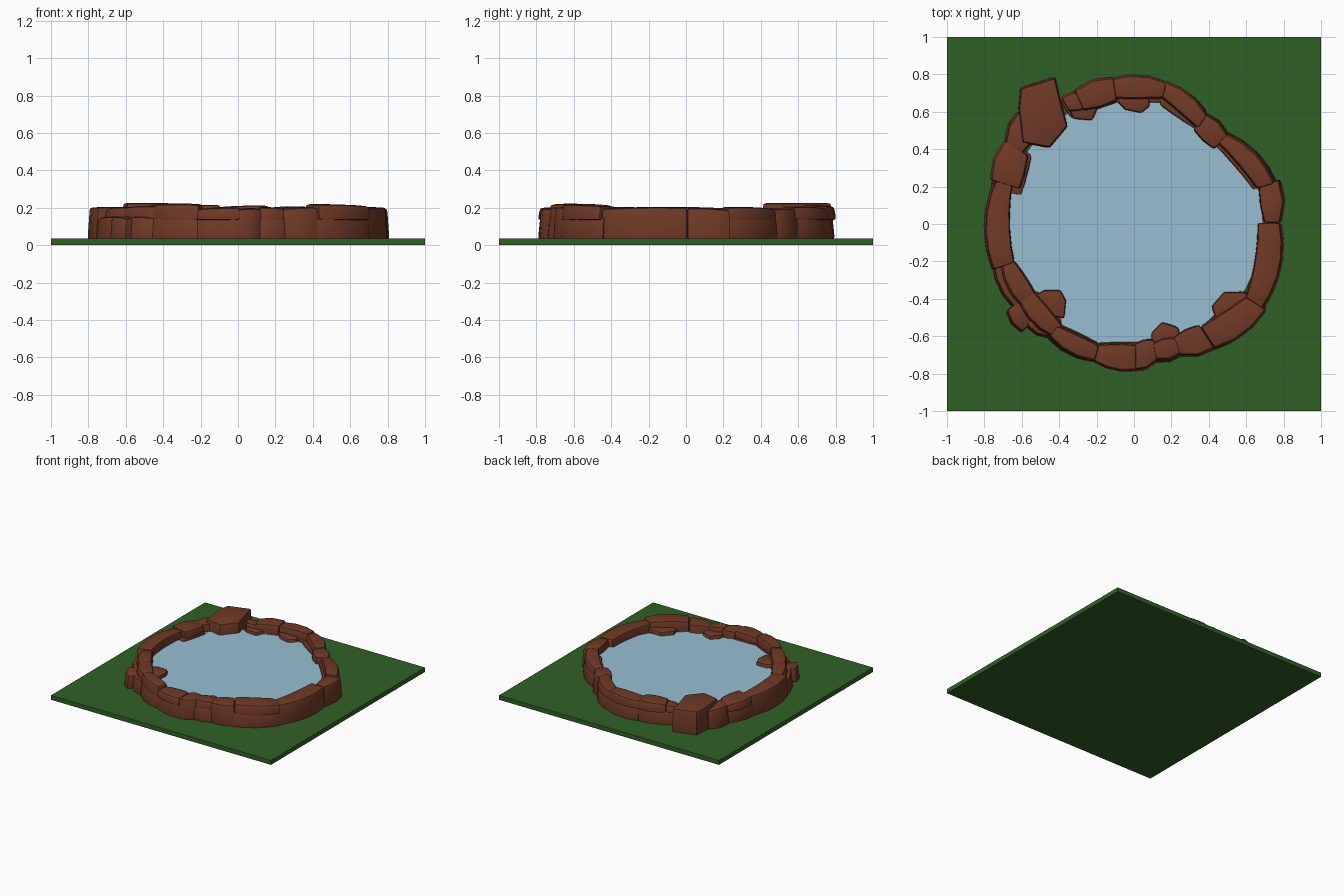
import bpy, bmesh, math, random
from mathutils import Vector

if "Cube" in bpy.data.objects:
    bpy.data.objects.remove(bpy.data.objects["Cube"])

random.seed(4)


def material(name, rgb):
    m = bpy.data.materials.new(name)
    m.diffuse_color = (*rgb, 1)
    m.use_nodes = True
    m.node_tree.nodes["Principled BSDF"].inputs["Base Color"].default_value = m.diffuse_color
    return m


STONE = material("red_brown_stone", (0.165, 0.042, 0.020))
GRASS = material("grass_green", (0.030, 0.118, 0.019))
WATER = material("water_blue", (0.31, 0.52, 0.65))


def finish(bm, name, mat, bevel=0.0):
    bmesh.ops.recalc_face_normals(bm, faces=bm.faces)
    if bevel:
        sharp = [e for e in bm.edges if e.calc_face_angle(0) > 0.6]
        bmesh.ops.bevel(bm, geom=sharp, offset=bevel, segments=2, profile=0.6,
                        affect='EDGES', clamp_overlap=True)
    me = bpy.data.meshes.new(name)
    bm.to_mesh(me)
    bm.free()
    me.materials.append(mat)
    if bevel:
        me.polygons.foreach_set("use_smooth", [True] * len(me.polygons))
        me.set_sharp_from_angle(angle=math.radians(35))
    ob = bpy.data.objects.new(name, me)
    bpy.context.collection.objects.link(ob)
    return ob


def arc_stone(name, a0, a1, ri0, ri1, ro0, ro1, z0, z1):
    """Curved block between two angles (degrees), radii given at both ends."""
    bm = bmesh.new()
    n = max(2, round(abs(a1 - a0) / 7))
    tilt = random.uniform(-0.006, 0.006)
    rows = []
    for i in range(n + 1):
        t = i / n
        a = math.radians(a0 + (a1 - a0) * t)
        bulge = 0.014 * math.sin(math.pi * t)
        ri = ri0 + (ri1 - ri0) * t - bulge
        ro = ro0 + (ro1 - ro0) * t + bulge
        zt = z1 + tilt * (2 * t - 1) - 0.004 + bulge * 0.3
        rows.append([bm.verts.new((r * math.cos(a), r * math.sin(a), z)) for r, z in
                     ((ri, z0), (ro, z0), (ro - 0.012, zt - 0.004), (ri + 0.008, zt))])
    for p, q in zip(rows, rows[1:]):
        for k in range(4):
            bm.faces.new((p[k], p[(k + 1) % 4], q[(k + 1) % 4], q[k]))
    bm.faces.new(rows[0])
    bm.faces.new(rows[-1])
    finish(bm, name, STONE, 0.017)


def block(name, pts, z0, z1, taper=0.95):
    """Chunky stone with a polygonal outline."""
    bm = bmesh.new()
    c = sum((Vector(p) for p in pts), Vector((0, 0))) / len(pts)
    low = [bm.verts.new((*p, z0)) for p in pts]
    top = [bm.verts.new((*(c + (Vector(p) - c) * taper), z1)) for p in pts]
    for i in range(len(pts)):
        j = (i + 1) % len(pts)
        bm.faces.new((low[i], low[j], top[j], top[i]))
    bm.faces.new(top)
    bm.faces.new(low)
    finish(bm, name, STONE, 0.017)


# Lawn slab
bm = bmesh.new()
bmesh.ops.create_cube(bm, size=1)
for v in bm.verts:
    v.co = (v.co.x * 2, v.co.y * 2, (v.co.z + 0.5) * 0.036)
finish(bm, "lawn", GRASS)

# Water surface, its rim hidden inside the stones
bm = bmesh.new()
bmesh.ops.create_circle(bm, cap_ends=True, segments=48, radius=0.69)
for v in bm.verts:
    v.co.z = 0.14
finish(bm, "water", WATER)

BASE, MID = 0.03, 0.135

# Tall stones reaching from lawn to rim: angles, inner radii, outer radii, top
tall = [
    (0.5, -34, .655, .71, .79, .83, .205),
    (-57, -71, .635, .635, .80, .75, .205),
    (-80, -90, .62, .635, .745, .79, .20),
    (-162, -200, .665, .68, .80, .78, .205),
    (148, 136, .70, .72, .82, .87, .195),
    (58, 43, .59, .58, .71, .70, .20),
    (17, 0.5, .69, .69, .82, .79, .20),
]
for i, (*s, z) in enumerate(tall):
    arc_stone(f"tall_stone_{i + 1}", *s, BASE, z)

# Capping stones resting on the lower course
caps = [
    (-33, -57, .71, .65, .85, .80, .220),
    (-70, -81, .64, .64, .745, .74, .205),
    (-89, -107, .64, .67, .79, .77, .203),
    (-106, -127, .67, .675, .77, .76, .224),
    (-125, -146, .66, .64, .75, .75, .212),
    (-144, -163, .64, .665, .75, .75, .205),
    (163, 147, .635, .67, .81, .83, .205),
    (120, 110, .69, .67, .79, .75, .195),
    (114, 98, .66, .66, .79, .80, .215),
    (99, 77, .675, .685, .795, .785, .212),
    (78, 56, .69, .61, .79, .71, .208),
    (44, 16, .62, .68, .70, .79, .205),
]
for i, (*s, z) in enumerate(caps):
    arc_stone(f"cap_stone_{i + 1}", *s, MID, z)

# Lower course, some stones jutting into the water
lower = [
    (-32, -58, .66, .65, .84, .80),
    (-69, -82, .63, .63, .75, .75),
    (-85, -107, .625, .655, .785, .77),
    (-106, -127, .655, .66, .77, .77),
    (-126, -137, .64, .62, .76, .80),
    (-136, -146, .60, .63, .84, .83),
    (-145, -165, .655, .67, .79, .79),
    (166, 146, .615, .65, .79, .80),
    (121, 97, .65, .65, .77, .78),
    (98, 76, .655, .66, .785, .78),
    (78, 57, .645, .595, .78, .72),
    (45, 16, .595, .655, .70, .80),
]
for i, s in enumerate(lower):
    arc_stone(f"lower_stone_{i + 1}", *s, BASE, 0.155)

# Large corner boulder and the rocks that jut inward
block("large_boulder", [(-.61, .73), (-.42, .79), (-.39, .66), (-.35, .52),
                        (-.45, .40), (-.60, .43), (-.62, .62)], BASE, .225)
block("north_west_rock", [(-.35, .62), (-.33, .56), (-.22, .55), (-.19, .62), (-.24, .70), (-.34, .70)], BASE, .165)
block("north_rock", [(-.10, .66), (-.05, .61), (.04, .59), (.09, .63), (.08, .70), (-.08, .70)], BASE, .165)
block("south_east_rock", [(.41, -.44), (.48, -.36), (.60, -.36), (.64, -.46), (.52, -.54), (.43, -.50)], BASE, .17)
block("south_rock", [(.09, -.58), (.15, -.52), (.24, -.55), (.26, -.64), (.15, -.68), (.09, -.66)], BASE, .17)
block("south_west_rock", [(-.53, -.38), (-.48, -.35), (-.39, -.35), (-.36, -.41), (-.37, -.51), (-.50, -.48)], BASE, .17)
